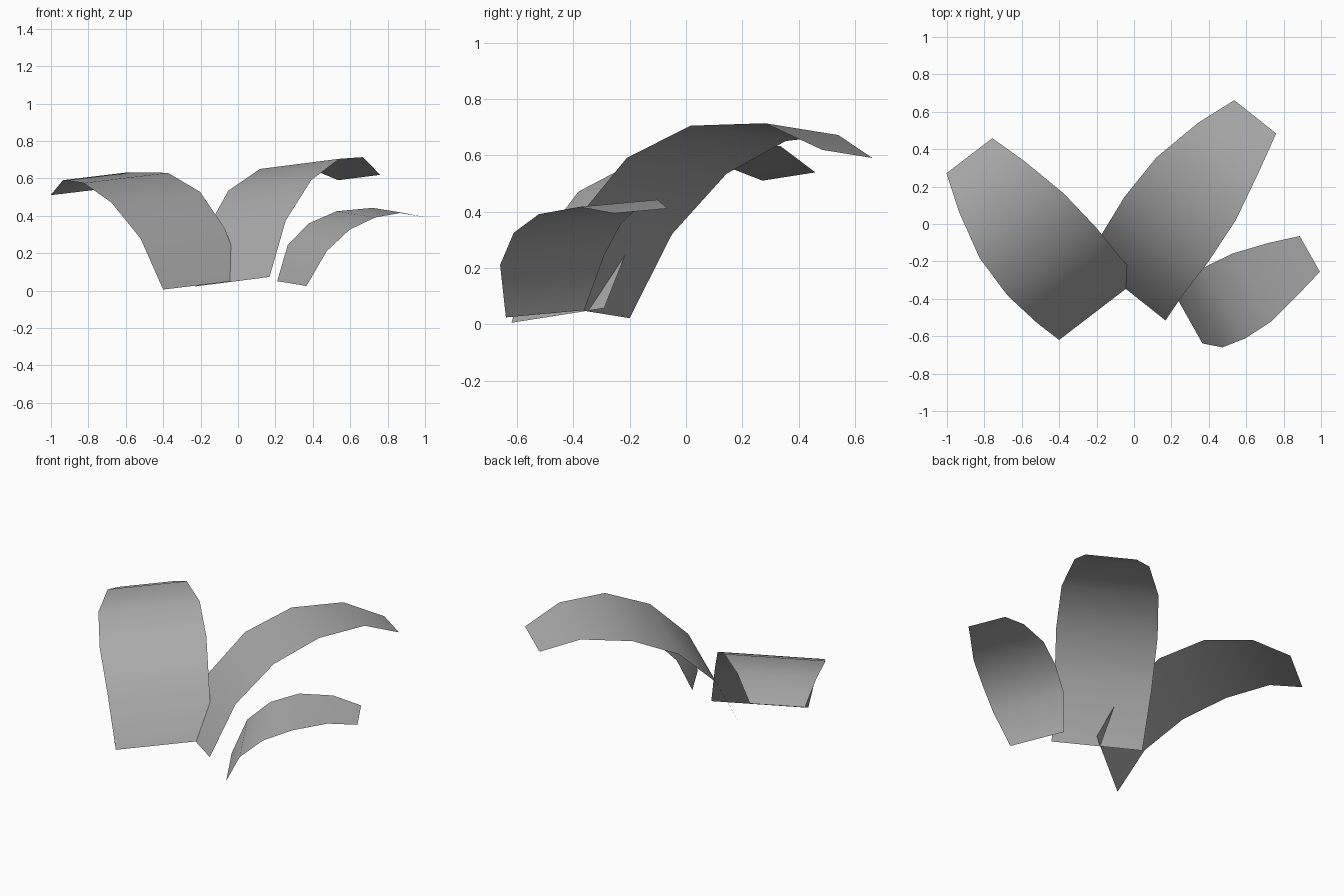
import bpy
import bmesh
from mathutils import Vector

default_cube = bpy.data.objects.get("Cube")
if default_cube:
    bpy.data.objects.remove(default_cube, do_unlink=True)


def make_material(name, colour):
    material = bpy.data.materials.new(name)
    material.use_nodes = True
    material.diffuse_color = colour
    shader = next(n for n in material.node_tree.nodes if n.type == "BSDF_PRINCIPLED")
    shader.inputs["Base Color"].default_value = colour
    shader.inputs["Roughness"].default_value = 0.8
    return material


def make_leaf(name, across, spine, widths, material):
    """Sweep a straight cross line along the bent spine to make one thin leaf."""
    side = Vector(across).normalized()
    bm = bmesh.new()
    previous = None
    for centre, width in zip(spine, widths):
        centre = Vector(centre)
        row = [bm.verts.new(centre + side * width * sign / 2) for sign in (-1, 1)]
        if previous:
            face = bm.faces.new((previous[0], previous[1], row[1], row[0]))
            face.smooth = True
        previous = row
    mesh = bpy.data.meshes.new(name)
    bm.to_mesh(mesh)
    bm.free()
    mesh.materials.append(material)
    leaf = bpy.data.objects.new(name, mesh)
    bpy.context.collection.objects.link(leaf)
    return leaf


leaf_grey = make_material("leaf grey", (0.4, 0.4, 0.4, 1.0))

# Broad leaf arching to the right and back
make_leaf(
    "right_leaf",
    across=(0.79, 0.605, 0.095),
    spine=[(-0.185, -0.455, 0.032), (-0.295, -0.355, 0.305), (-0.44, -0.2, 0.5),
           (-0.6, -0.01, 0.603), (-0.76, 0.2, 0.612), (-0.88, 0.365, 0.525)],
    widths=[0.545, 0.57, 0.6, 0.57, 0.445, 0.31],
    material=leaf_grey,
)

# Tallest leaf arching to the left and back
make_leaf(
    "back_leaf",
    across=(0.78, -0.62, 0.1),
    spine=[(-0.03, -0.358, 0.048), (0.043, -0.218, 0.348), (0.17, -0.033, 0.563),
           (0.33, 0.185, 0.678), (0.505, 0.41, 0.693), (0.648, 0.573, 0.605)],
    widths=[0.51, 0.545, 0.57, 0.545, 0.42, 0.287],
    material=leaf_grey,
)

# Small low leaf reaching to the left
make_leaf(
    "left_leaf",
    across=(0.49, -0.87, -0.08),
    spine=[(0.288, -0.5, 0.038), (0.37, -0.475, 0.228), (0.488, -0.42, 0.343),
           (0.63, -0.34, 0.408), (0.798, -0.24, 0.43), (0.94, -0.16, 0.403)],
    widths=[0.32, 0.425, 0.44, 0.42, 0.32, 0.22],
    material=leaf_grey,
)
